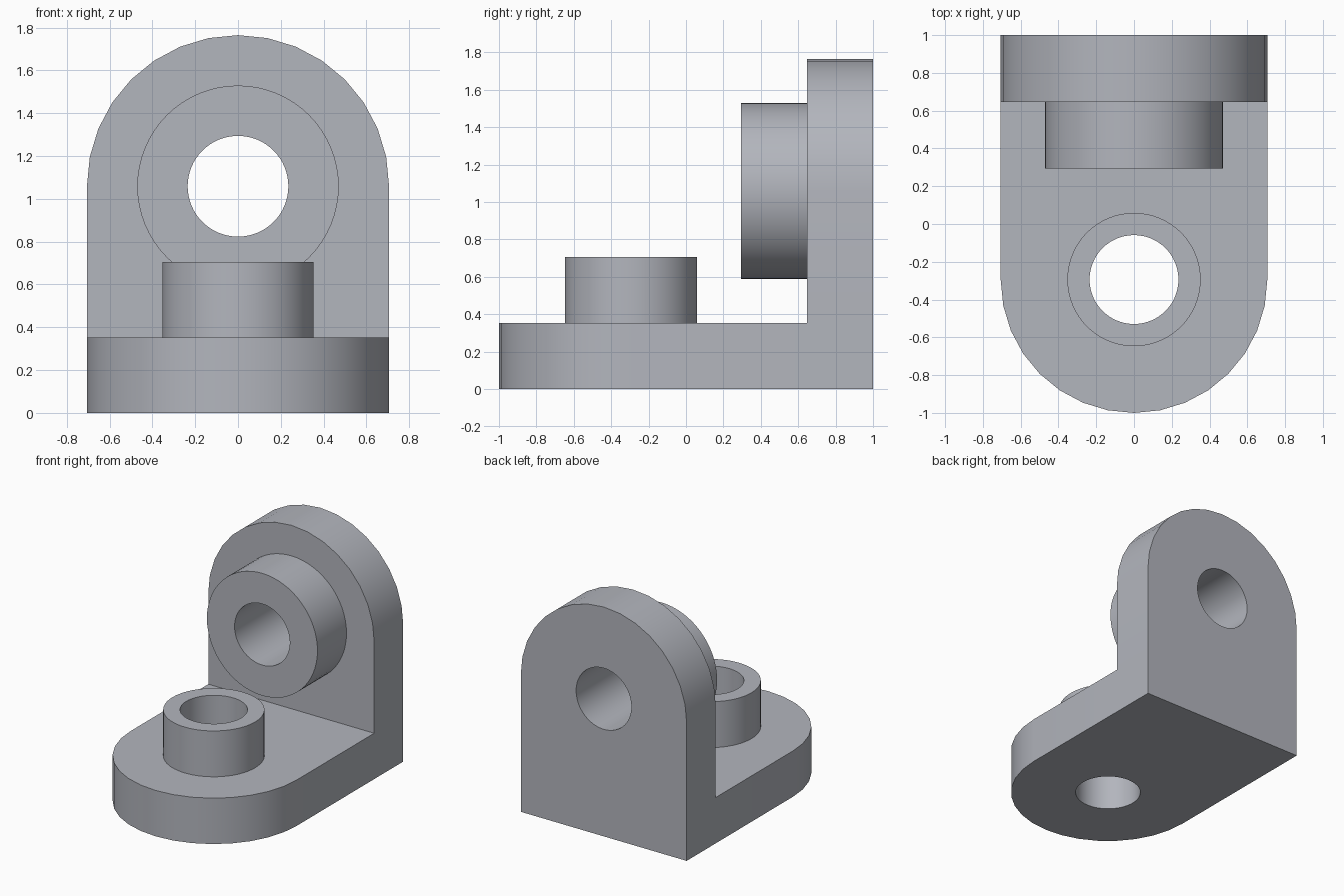
import bpy, bmesh, math
from mathutils import Matrix, Vector

if "Cube" in bpy.data.objects:
    bpy.data.objects.remove(bpy.data.objects["Cube"])

U = 2 / 17            # design grid: the bracket is 17 units long
T = 3 * U             # plate thickness
R = 6 * U             # plate end radius
BASE_Y = -2.5 * U     # centre of the base boss and hole
BACK_Z = 9 * U        # centre of the upright boss and hole
# Turns an upward extrusion into one running toward -y (local y becomes z)
UPRIGHT = Matrix.Rotation(math.pi / 2, 4, 'X')


def prism(name, points, depth, matrix):
    """Extrude a flat outline along its local z and place it."""
    bm = bmesh.new()
    face = bm.faces.new([bm.verts.new((x, y, 0)) for x, y in points])
    ext = bmesh.ops.extrude_face_region(bm, geom=[face])
    top = [v for v in ext["geom"] if isinstance(v, bmesh.types.BMVert)]
    bmesh.ops.translate(bm, verts=top, vec=(0, 0, depth))
    bmesh.ops.transform(bm, matrix=matrix, verts=bm.verts)
    bmesh.ops.recalc_face_normals(bm, faces=bm.faces)
    mesh = bpy.data.meshes.new(name)
    bm.to_mesh(mesh)
    bm.free()
    obj = bpy.data.objects.new(name, mesh)
    bpy.context.collection.objects.link(obj)
    return obj


def arc(cy, r, start, end, n):
    return [(r * math.cos(start + (end - start) * i / n),
             cy + r * math.sin(start + (end - start) * i / n)) for i in range(n + 1)]


def disc(name, r, depth, matrix):
    return prism(name, arc(0, r, 0, 2 * math.pi, 64)[:-1], depth, matrix)


def combine(target, tool, operation):
    """Apply a boolean and remove the helper."""
    mod = target.modifiers.new("join", 'BOOLEAN')
    mod.operation, mod.solver, mod.object = operation, 'EXACT', tool
    bpy.context.view_layer.objects.active = target
    bpy.ops.object.modifier_apply(modifier=mod.name)
    bpy.data.objects.remove(tool, do_unlink=True)


# Base plate with a rounded front end
base_outline = [(R, 1), (-R, 1)] + arc(BASE_Y, R, math.pi, 2 * math.pi, 16)
bracket = prism("angle_bracket", base_outline, T, Matrix())

# Upright plate with a rounded top
back_outline = [(-R, 0), (R, 0)] + arc(BACK_Z, R, 0, math.pi, 16)
upright = prism("upright_plate", back_outline, T, Matrix.Translation((0, 1, 0)) @ UPRIGHT)
combine(bracket, upright, 'UNION')

# Each boss rises a plate thickness above its plate, with a through hole
base_frame = Matrix.Translation((0, BASE_Y, 0))
back_frame = Matrix.Translation((0, 1, BACK_Z)) @ UPRIGHT
for label, frame, radius in (("base", base_frame, 3 * U), ("upright", back_frame, 4 * U)):
    inset = frame @ Matrix.Translation((0, 0, T / 2))
    combine(bracket, disc(label + "_boss", radius, 1.5 * T, inset), 'UNION')
    below = frame @ Matrix.Translation((0, 0, -0.1))
    combine(bracket, disc(label + "_hole_cutter", 2 * U, 2 * T + 0.2, below), 'DIFFERENCE')

# Blue-grey steel colour
steel = bpy.data.materials.new("steel")
steel.diffuse_color = (0.45, 0.465, 0.51, 1)
steel.use_nodes = True
steel.node_tree.nodes["Principled BSDF"].inputs["Base Color"].default_value = steel.diffuse_color
bracket.data.materials.clear()
bracket.data.materials.append(steel)
for poly in bracket.data.polygons:
    poly.material_index = 0

# Smooth curved walls, crisp edges
bpy.ops.object.select_all(action='DESELECT')
bracket.select_set(True)
bpy.context.view_layer.objects.active = bracket
bpy.ops.object.shade_smooth_by_angle(angle=math.radians(30))
